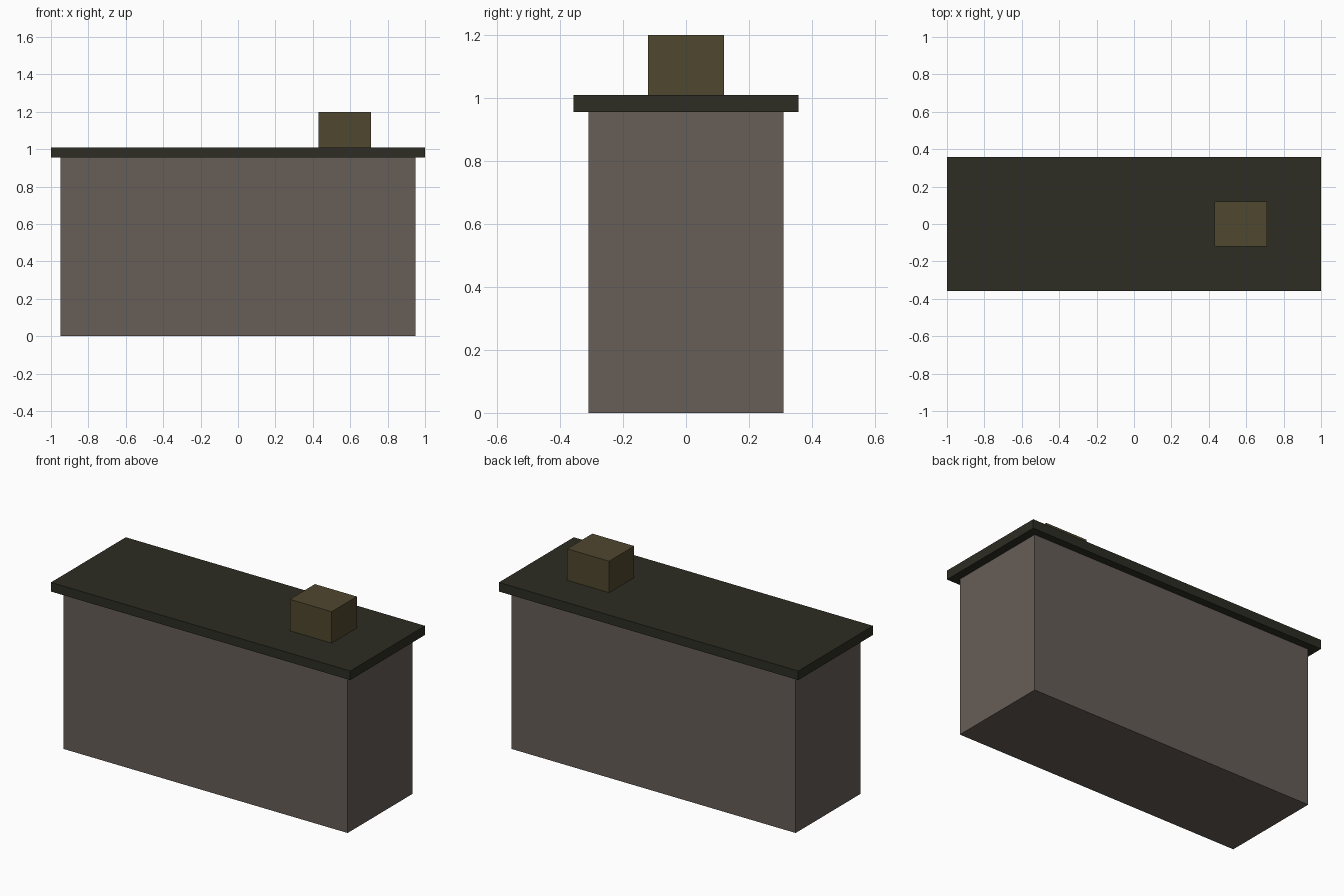
import bpy

default = bpy.data.objects.get("Cube")
if default:
    bpy.data.objects.remove(default, do_unlink=True)


def material(name, rgb):
    mat = bpy.data.materials.new(name)
    mat.use_nodes = True
    colour = (*rgb, 1.0)
    mat.diffuse_color = colour
    mat.node_tree.nodes["Principled BSDF"].inputs["Base Color"].default_value = colour
    return mat


def box(name, low, high, mat):
    """Flat-faced box spanning two opposite corners."""
    centre = [(a + b) / 2 for a, b in zip(low, high)]
    bpy.ops.mesh.primitive_cube_add(size=1, location=centre)
    obj = bpy.context.object
    obj.name = name
    obj.scale = [b - a for a, b in zip(low, high)]
    bpy.ops.object.transform_apply(location=False, rotation=False, scale=True)
    obj.data.materials.append(mat)
    return obj


wall_grey = material("warm grey wall", (0.133, 0.109, 0.095))
roof_dark = material("dark olive roof", (0.026, 0.026, 0.017))
chimney_brown = material("olive brown chimney", (0.08, 0.063, 0.028))

wall_top, roof_top = 0.955, 1.01

# Main building block
box("walls", (-0.95, -0.31, 0), (0.95, 0.31, wall_top), wall_grey)

# Overhanging flat roof slab
box("roof", (-1, -0.357, wall_top), (1, 0.357, roof_top), roof_dark)

# Chimney, towards the left end
box("chimney", (0.43, -0.12, roof_top), (0.71, 0.12, 1.2), chimney_brown)
